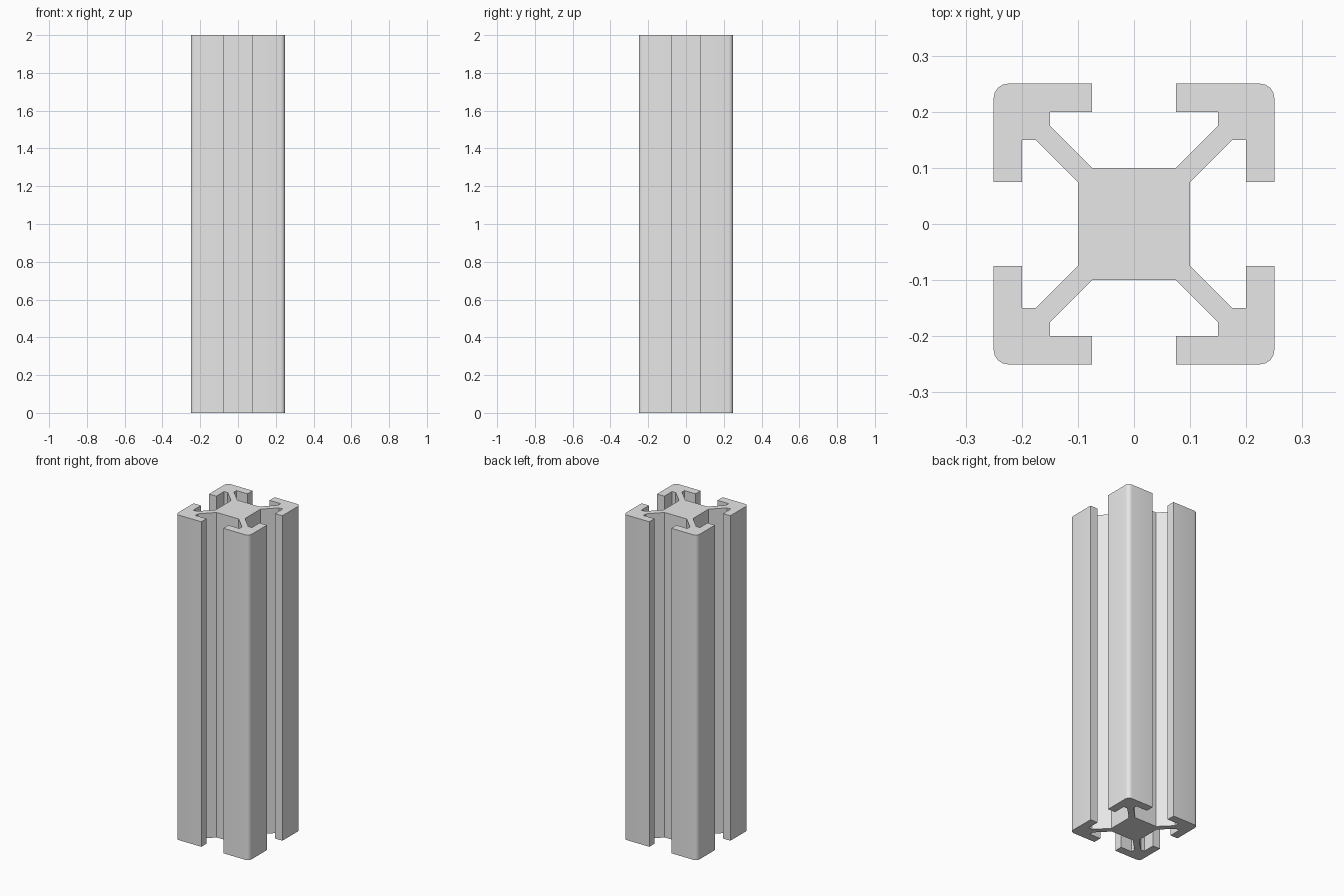
import bpy, bmesh
from math import pi, sin, cos
from mathutils import Matrix, Vector

if "Cube" in bpy.data.objects:
    bpy.data.objects.remove(bpy.data.objects["Cube"], do_unlink=True)

HEIGHT = 2.0
HALF = 0.25        # half the outer width
RADIUS = 0.025     # outer corner rounding
CORNER_STEPS = 4

# Material
metal = bpy.data.materials.new("light grey metal")
metal.use_nodes = True
colour = (0.8, 0.8, 0.8, 1.0)
metal.diffuse_color = colour
metal.node_tree.nodes["Principled BSDF"].inputs["Base Color"].default_value = colour

# Half of one corner: diagonal web, slot lip and outer face
lower = [(0.1, 0.075), (0.175, 0.15), (0.2, 0.15), (0.2, 0.075), (HALF, 0.075)]
centre = HALF - RADIUS
angles = [pi / 2 * i / CORNER_STEPS for i in range(CORNER_STEPS + 1)]
arc = [(centre + RADIUS * cos(a), centre + RADIUS * sin(a)) for a in angles]

# Mirror across the diagonal, then repeat around the axis
quarter = lower + arc + [(y, x) for x, y in reversed(lower)]
profile = []
for turn in range(4):
    spin = Matrix.Rotation(turn * pi / 2, 2)
    profile += [spin @ Vector(p) for p in quarter]

# Extrude the profile into the slotted rail
bm = bmesh.new()
base = bm.faces.new([bm.verts.new((p.x, p.y, 0)) for p in profile])
result = bmesh.ops.extrude_face_region(bm, geom=[base], use_keep_orig=True)
top = [v for v in result["geom"] if isinstance(v, bmesh.types.BMVert)]
bmesh.ops.translate(bm, verts=top, vec=(0, 0, HEIGHT))
bmesh.ops.recalc_face_normals(bm, faces=bm.faces)
caps = [f for f in bm.faces if len(f.verts) > 4]
bmesh.ops.triangulate(bm, faces=caps)

mesh = bpy.data.meshes.new("slotted_rail")
bm.to_mesh(mesh)
bm.free()
mesh.materials.append(metal)
rail = bpy.data.objects.new("slotted_rail", mesh)
bpy.context.collection.objects.link(rail)

# Smooth the rounded corners, keep the other edges sharp
bpy.ops.object.select_all(action="DESELECT")
rail.select_set(True)
bpy.context.view_layer.objects.active = rail
bpy.ops.object.shade_smooth_by_angle(angle=pi / 6)
